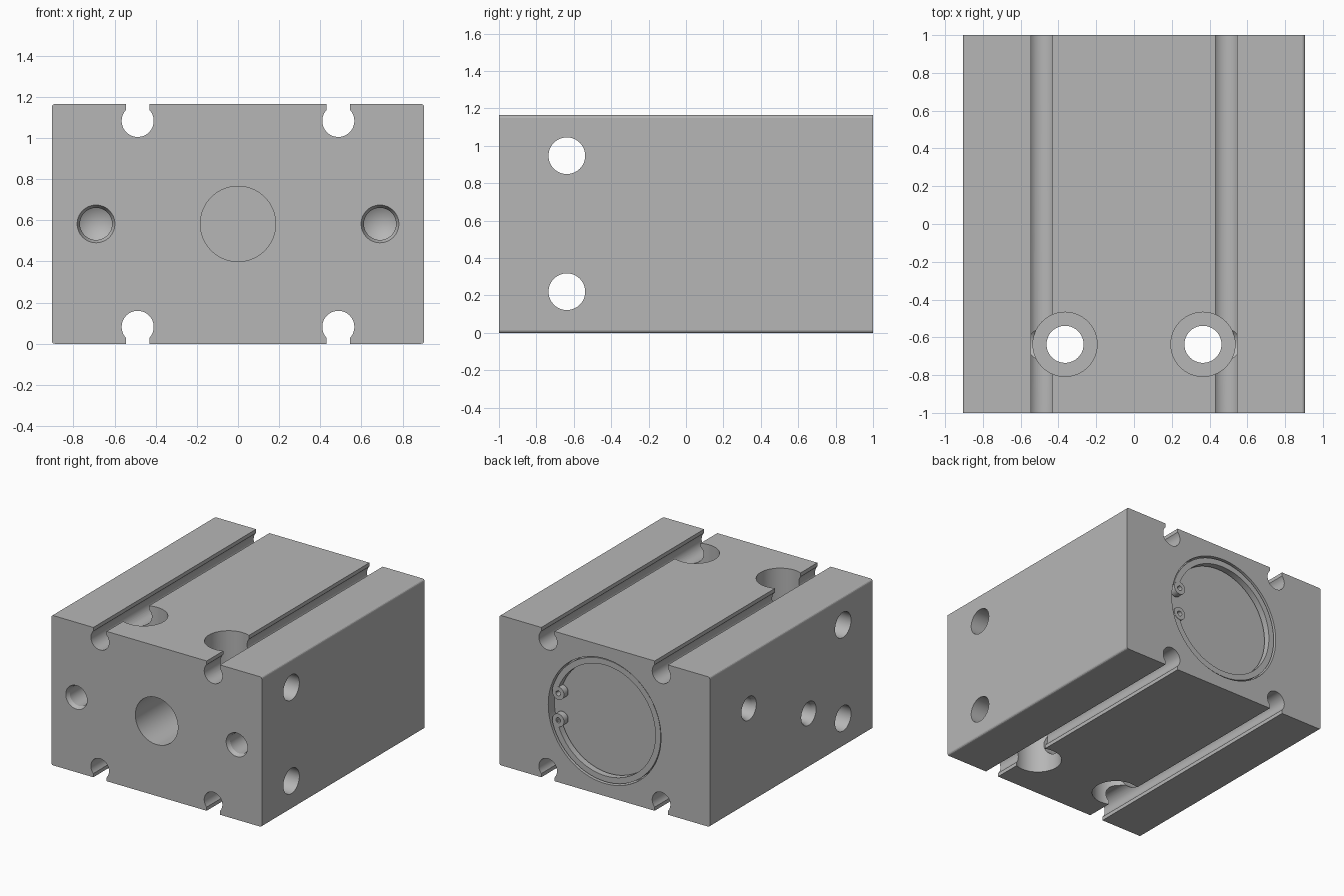
import bpy, bmesh
from math import sin, cos, asin, pi, radians
from mathutils import Vector

cube = bpy.data.objects.get("Cube")
if cube:
    bpy.data.objects.remove(cube, do_unlink=True)

W, H = 0.905, 1.165          # half width, full height
MID = H / 2

metal = bpy.data.materials.new("satin_grey_metal")
metal.use_nodes = True
GREY = (0.47, 0.47, 0.47, 1)
metal.diffuse_color = GREY
metal.node_tree.nodes["Principled BSDF"].inputs["Base Color"].default_value = GREY


def finish(name, bm):
    bmesh.ops.recalc_face_normals(bm, faces=bm.faces)
    mesh = bpy.data.meshes.new(name)
    bm.to_mesh(mesh)
    bm.free()
    mesh.materials.append(metal)
    ob = bpy.data.objects.new(name, mesh)
    bpy.context.collection.objects.link(ob)
    return ob


def activate(ob):
    bpy.ops.object.select_all(action='DESELECT')
    ob.select_set(True)
    bpy.context.view_layer.objects.active = ob


def smooth(ob, angle):
    activate(ob)
    bpy.ops.object.shade_smooth_by_angle(angle=radians(angle))


def arc(cx, cz, r, a0, a1, n):
    """Points on an arc, angles in radians."""
    steps = [a0 + (a1 - a0) * i / n for i in range(n + 1)]
    return [(cx + r * cos(a), cz + r * sin(a)) for a in steps]


def prism(name, pts, y0, y1):
    """Extrude an xz outline along y."""
    bm = bmesh.new()
    face = bm.faces.new([bm.verts.new((x, y0, z)) for x, z in pts])
    new = bmesh.ops.extrude_face_region(bm, geom=[face])["geom"]
    verts = [v for v in new if isinstance(v, bmesh.types.BMVert)]
    bmesh.ops.translate(bm, verts=verts, vec=(0, y1 - y0, 0))
    return finish(name, bm)


def lathe(name, steps, loc, axis, tube=False, n=64):
    """Revolve (radius, depth) steps about an axis; tube closes the section on itself."""
    bm = bmesh.new()
    rings = []
    for r, d in steps:
        count = n if r > 0 else 1
        rings.append([bm.verts.new((r * cos(2 * pi * i / n), r * sin(2 * pi * i / n), d))
                      for i in range(count)])
    pairs = list(zip(rings, rings[1:]))
    if tube:
        pairs.append((rings[-1], rings[0]))
    for a, b in pairs:
        for i in range(n):
            j = (i + 1) % n
            if len(b) == 1:
                bm.faces.new((a[i], a[j], b[0]))
            else:
                bm.faces.new((a[i], a[j], b[j], b[i]))
    if not tube:
        for ring in (rings[0], rings[-1]):
            if len(ring) > 1:
                bm.faces.new(ring)
    ob = finish(name, bm)
    ob.rotation_euler = Vector(axis).to_track_quat('Z', 'Y').to_euler()
    ob.location = loc
    return ob


# Body outline: one quarter with a keyhole slot and rounded corner, mirrored round
SLOT_X, SLOT_R, NECK, CORNER = 0.4875, 0.078, 0.057, 0.015
s = asin(NECK / SLOT_R)
quarter = [(SLOT_X - NECK, MID)]
quarter += arc(SLOT_X, MID - 0.082, SLOT_R, pi / 2 + s, 5 * pi / 2 - s, 34)
quarter += [(SLOT_X + NECK, MID)]
quarter += arc(W - CORNER, MID - CORNER, CORNER, pi / 2, 0, 3)
outline = []
for sx, sz, step in ((1, 1, 1), (1, -1, -1), (-1, -1, 1), (-1, 1, -1)):
    outline += [(sx * x, MID + sz * z) for x, z in quarter[::step]]
body = prism("cylinder_body", outline, -1, 1)

# Cutters for every hole
cutters = []
BOLT, HEAD, FLOOR = 0.098, 0.17, 0.33
HOLE_Y = -0.637
bolt_steps = [(HEAD, -0.05), (HEAD, FLOOR), (BOLT, FLOOR),
              (BOLT, H - FLOOR), (HEAD, H - FLOOR), (HEAD, H + 0.05)]
for x in (-0.365, 0.365):
    cutters.append(lathe("bolt_hole_cutter", bolt_steps, (x, HOLE_Y, 0), (0, 0, 1)))
for z in (0.22, 0.947):
    cutters.append(lathe("cross_hole_cutter", [(BOLT, -1), (BOLT, 1)],
                         (0, HOLE_Y, z), (1, 0, 0)))

# Chamfered blind holes with drill-point bottoms
blind = [(0.101, -0.02), (0.078, 0.03), (0.078, 0.25), (0, 0.3)]
for x in (-0.69, 0.69):
    cutters.append(lathe("front_thread_cutter", blind, (x, -1, MID), (0, 1, 0)))
for y, z in ((0.52, 0.74), (-0.215, 0.42)):
    cutters.append(lathe("port_cutter", blind, (-W, y, z), (1, 0, 0)))

# Front rod bore and rear cover recess
cutters.append(lathe("rod_bore_cutter", [(0.183, -0.05), (0.183, 0.9)],
                     (0, -1, MID), (0, 1, 0)))
cutters.append(lathe("rear_recess_cutter", [(0.485, -0.05), (0.485, 0.075)],
                     (0, 1, MID), (0, -1, 0), n=96))

for cutter in cutters:
    cutter.hide_render = True
    activate(body)
    mod = body.modifiers.new("cut", 'BOOLEAN')
    mod.operation = 'DIFFERENCE'
    mod.solver = 'EXACT'
    mod.object = cutter
    bpy.context.view_layer.update()
    bpy.ops.object.modifier_apply(modifier=mod.name)
    bpy.data.objects.remove(cutter, do_unlink=True)
smooth(body, 10)

# Snap ring in the rear recess, open on the left, with two eyelets
gap = radians(15)
ring = arc(0, MID, 0.475, gap, 2 * pi - gap, 84)
ring += arc(0, MID, 0.43, 2 * pi - gap, gap, 84)
smooth(prism("snap_ring", ring, 0.94, 0.99), 20)
eyelet = [(0.02, 0), (0.05, 0), (0.05, 0.052), (0.02, 0.052)]
for side, dz in (("upper", 0.105), ("lower", -0.105)):
    lug = lathe("snap_ring_eyelet_" + side, eyelet, (0.405, 0.94, MID + dz),
                (0, 1, 0), tube=True, n=32)
    smooth(lug, 30)
